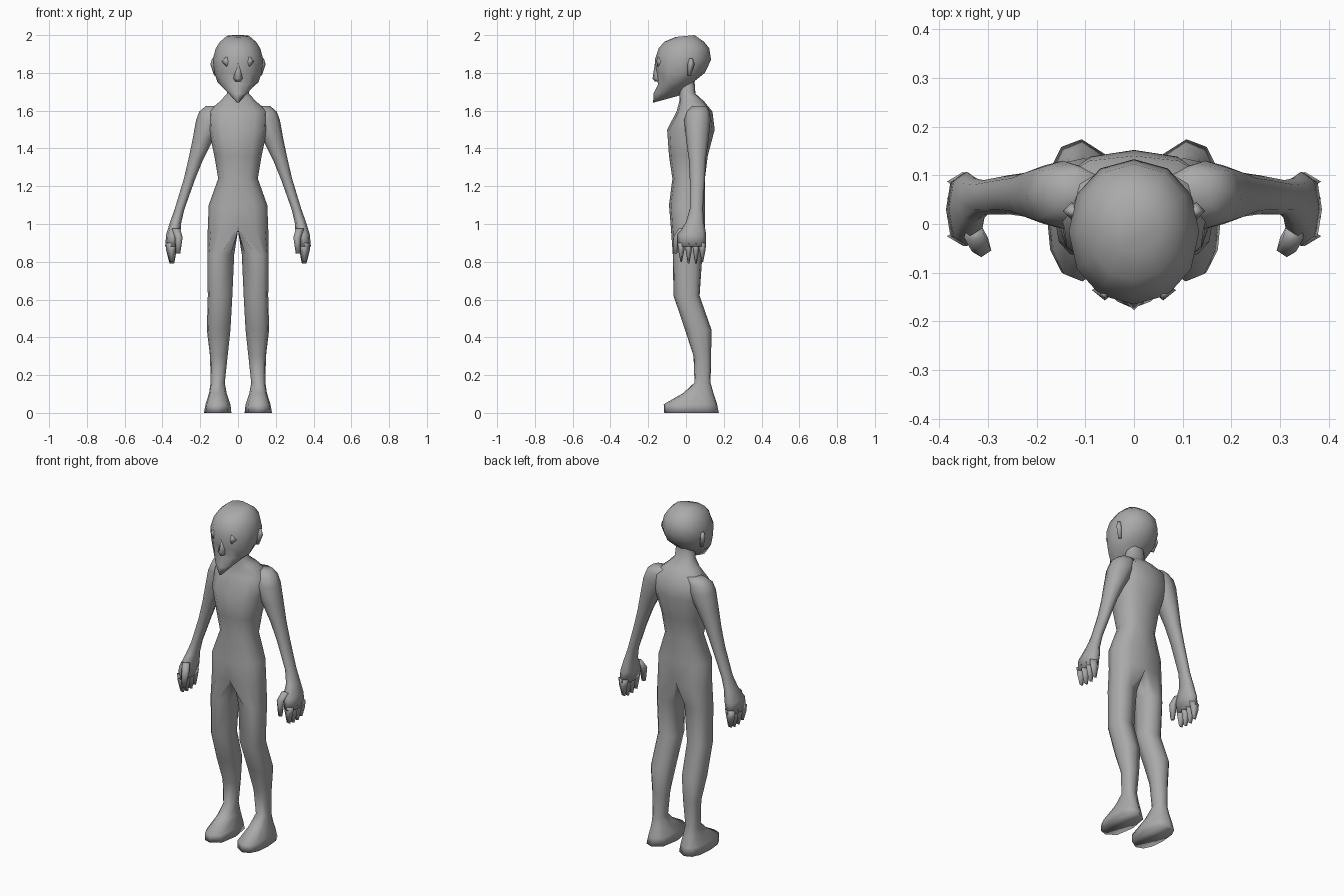
import bpy, bmesh, math

skin = bpy.data.materials.new("plain grey")
skin.diffuse_color = (0.4, 0.4, 0.4, 1)


def ring(bm, x0, x1, y0, y1, zf, zb=None, angles=None, p=0.85):
    """Rounded cross-section; zf and zb are the heights of its front and back."""
    zb = zf if zb is None else zb
    out = []
    for a in angles:
        c, s = math.cos(math.radians(a)), math.sin(math.radians(a))
        c = math.copysign(abs(c) ** p, c) if abs(c) > 1e-6 else 0
        s = math.copysign(abs(s) ** p, s) if abs(s) > 1e-6 else 0
        out.append(bm.verts.new(((x0 + x1) / 2 + c * (x1 - x0) / 2,
                                 (y0 + y1) / 2 + s * (y1 - y0) / 2,
                                 zf + (zb - zf) * (s + 1) / 2)))
    return out


def bridge(bm, a, b, closed=True):
    n = len(a)
    for i in range(n if closed else n - 1):
        j = (i + 1) % n
        bm.faces.new((a[i], a[j], b[j], b[i]))


def loft(bm, rows, n=8, p=0.85, start=-90):
    angles = [start + 360 * i / n for i in range(n)]
    rings = [ring(bm, *r, angles=angles, p=p) for r in rows]
    for a, b in zip(rings, rings[1:]):
        bridge(bm, a, b)
    bm.faces.new(rings[0])
    bm.faces.new(rings[-1])


def finish(bm, name, mirror=True):
    bmesh.ops.recalc_face_normals(bm, faces=bm.faces)
    me = bpy.data.meshes.new(name)
    bm.to_mesh(me)
    bm.free()
    me.materials.append(skin)
    for f in me.polygons:
        f.use_smooth = True
    ob = bpy.data.objects.new(name, me)
    bpy.context.collection.objects.link(ob)
    if mirror:
        m = ob.modifiers.new("mirror", 'MIRROR')
        m.merge_threshold = 0.001
    return ob


# torso and legs: half a body, mirrored
bm = bmesh.new()
outer = list(range(-90, 91, 30))
inner = [135, 180, 225]
torso = [(0.05, -0.035, 0.045, 1.76), (0.058, -0.035, 0.05, 1.69),
         (0.095, -0.035, 0.095, 1.65), (0.16, -0.05, 0.14, 1.595),
         (0.155, -0.10, 0.152, 1.50), (0.125, -0.09, 0.115, 1.36),
         (0.105, -0.072, 0.10, 1.24), (0.155, -0.09, 0.10, 1.10),
         (0.16, -0.08, 0.10, 0.98)]
prev = None
for rx, yf, yb, z in torso:
    cur = ring(bm, -rx, rx, yf, yb, z, angles=outer, p=0.8)
    if prev:
        bridge(bm, prev, cur, closed=False)
    prev = cur
prev = prev + [bm.verts.new((0, y, 0.965)) for y in (0.06, 0.01, -0.04)]
legs = [(0.02, 0.162, -0.07, 0.087, 0.84), (0.03, 0.16, -0.066, 0.072, 0.62),
        (0.04, 0.165, -0.005, 0.135, 0.44), (0.055, 0.148, 0.04, 0.133, 0.30),
        (0.07, 0.145, 0.045, 0.13, 0.16), (0.06, 0.153, -0.015, 0.145, 0.105),
        (0.04, 0.172, -0.118, 0.165, 0.045), (0.035, 0.18, -0.115, 0.174, 0.0)]
for row in legs:
    cur = ring(bm, *row, angles=outer + inner, p=0.8)
    bridge(bm, prev, cur)
    prev = cur
bm.faces.new(prev)
finish(bm, "body_and_legs")

# arms down to the palm
bm = bmesh.new()
loft(bm, [(0.06, 0.17, 0.03, 0.11, 1.625), (0.06, 0.205, 0.0, 0.125, 1.595),
          (0.07, 0.222, -0.01, 0.13, 1.55), (0.13, 0.24, 0.0, 0.12, 1.45),
          (0.185, 0.263, 0.015, 0.105, 1.34), (0.228, 0.288, 0.02, 0.10, 1.235),
          (0.283, 0.335, 0.02, 0.09, 1.08), (0.30, 0.36, 0.0, 0.095, 1.01),
          (0.305, 0.38, -0.045, 0.107, 0.945), (0.315, 0.386, -0.045, 0.105, 0.88)])
finish(bm, "arm")

# fingers and thumb
bm = bmesh.new()
for y, tip in ((-0.025, 0.80), (0.014, 0.79), (0.053, 0.79), (0.087, 0.80)):
    loft(bm, [(0.318, 0.384, y - 0.02, y + 0.02, 0.90),
              (0.325, 0.38, y - 0.016, y + 0.016, 0.86),
              (0.338, 0.362, y - 0.004, y + 0.004, tip)], n=4)
loft(bm, [(0.305, 0.35, -0.04, 0.0, 0.975), (0.292, 0.335, -0.068, -0.025, 0.93),
          (0.305, 0.33, -0.065, -0.045, 0.845)], n=5)
finish(bm, "fingers")

# head with a pointed chin
bm = bmesh.new()
loft(bm, [(-0.06, 0.06, -0.055, 0.045, 1.99, 2.0), (-0.095, 0.095, -0.115, 0.095, 1.965),
          (-0.118, 0.118, -0.145, 0.123, 1.93), (-0.134, 0.134, -0.165, 0.133, 1.87),
          (-0.125, 0.125, -0.158, 0.10, 1.80), (-0.108, 0.108, -0.148, 0.05, 1.74, 1.76),
          (-0.068, 0.068, -0.172, 0.035, 1.69, 1.74),
          (-0.014, 0.014, -0.174, -0.035, 1.642, 1.68)], n=12, p=0.95)
finish(bm, "head", mirror=False)

# nose
bm = bmesh.new()
loft(bm, [(-0.01, 0.01, -0.165, -0.13, 1.85), (-0.024, 0.024, -0.177, -0.13, 1.77),
          (-0.015, 0.015, -0.165, -0.13, 1.755)], n=4)
finish(bm, "nose", mirror=False)

# ears
bm = bmesh.new()
loft(bm, [(0.11, 0.138, 0.015, 0.035, 1.875), (0.11, 0.146, 0.008, 0.045, 1.845),
          (0.10, 0.126, 0.008, 0.025, 1.785)], n=4)
finish(bm, "ear")

# diamond eyes
bm = bmesh.new()
loft(bm, [(0.056, 0.064, -0.15, -0.14, 1.885), (0.034, 0.086, -0.157, -0.115, 1.86),
          (0.056, 0.064, -0.15, -0.14, 1.835)], n=4)
finish(bm, "eye")
